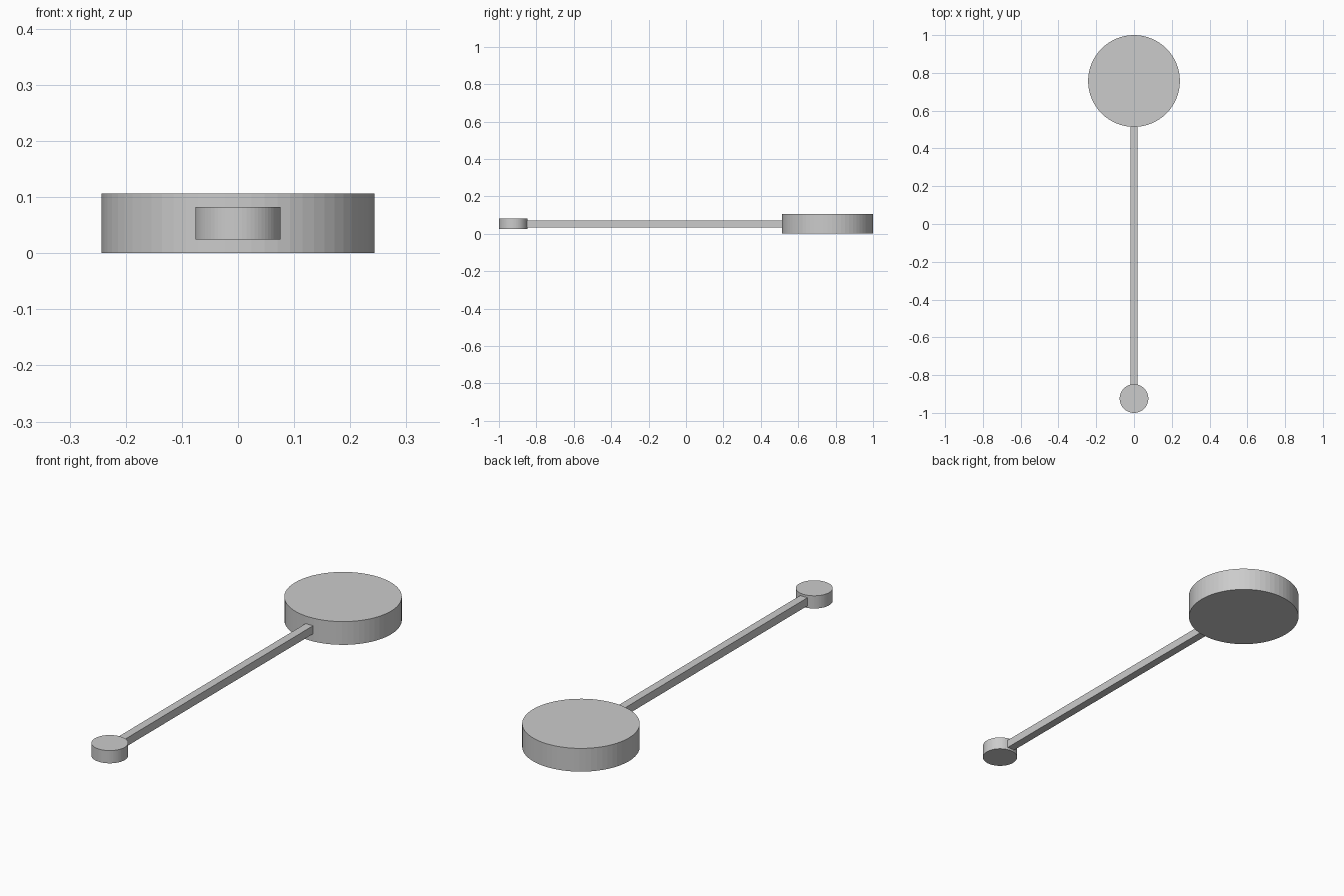
import bpy

if "Cube" in bpy.data.objects:
    bpy.data.objects.remove(bpy.data.objects["Cube"])

MID_Z = 0.053   # shared centre height of all parts


def disc(name, y, radius, height):
    bpy.ops.mesh.primitive_cylinder_add(vertices=64, radius=radius, depth=height,
                                        location=(0, y, MID_Z))
    bpy.context.object.name = name


def bar(name, y0, y1, width):
    bpy.ops.mesh.primitive_cube_add(size=1, location=(0, (y0 + y1) / 2, MID_Z))
    ob = bpy.context.object
    ob.name = name
    ob.scale = (width, y1 - y0, width)
    bpy.ops.object.transform_apply(location=False, rotation=False, scale=True)


# Large weight, small end knob and the square rod joining them
disc("large_disc", 0.757, 0.243, 0.106)
disc("small_disc", -0.924, 0.076, 0.058)
bar("connecting_rod", -0.855, 0.522, 0.037)
